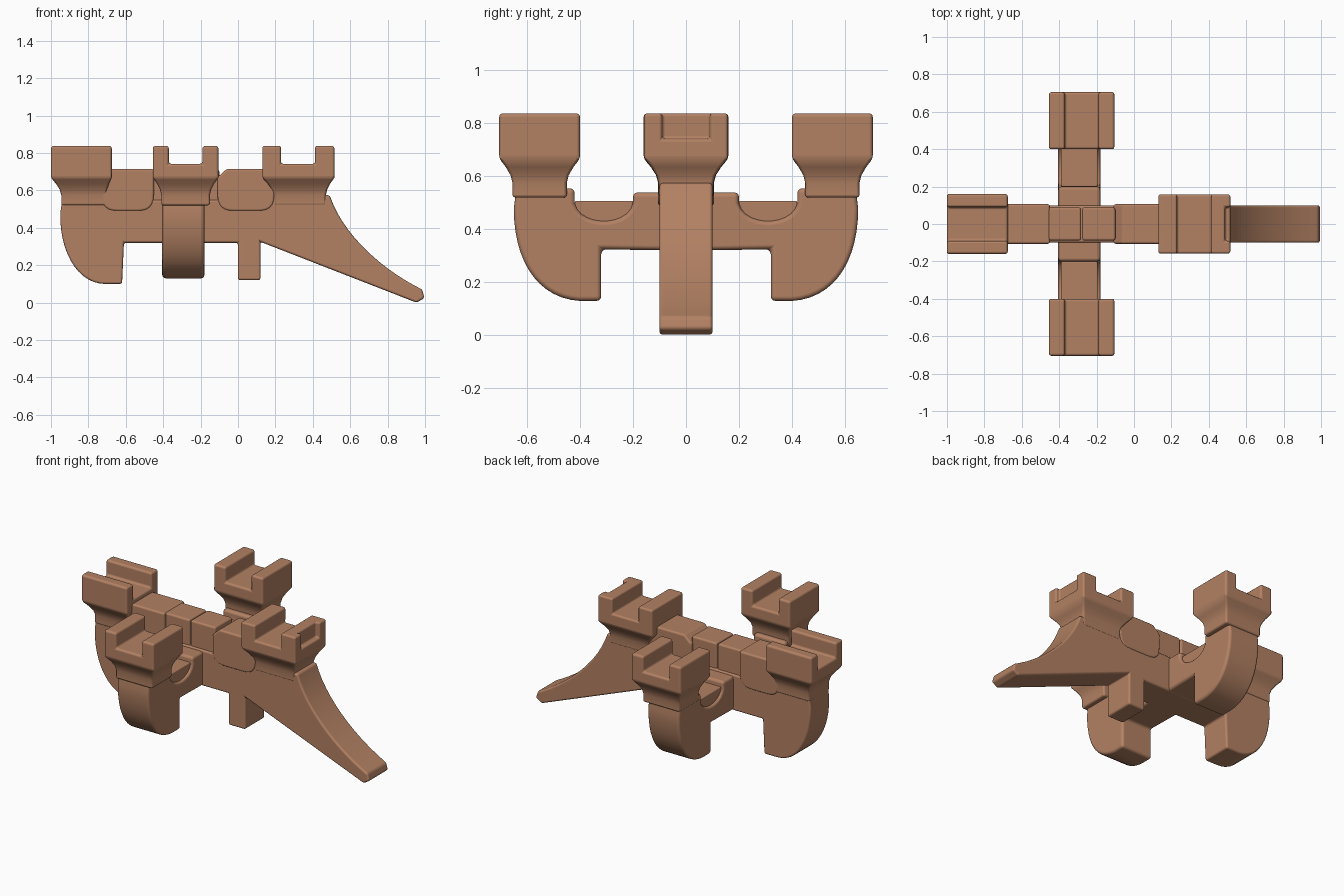
import bpy, bmesh
from mathutils import Vector
from mathutils.geometry import interpolate_bezier

if "Cube" in bpy.data.objects:
    bpy.data.objects.remove(bpy.data.objects["Cube"])

clay = bpy.data.materials.new("clay brown")
clay.diffuse_color = (0.45, 0.22, 0.125, 1)
clay.use_nodes = True
clay.node_tree.nodes["Principled BSDF"].inputs["Base Color"].default_value = clay.diffuse_color


def finish(bm, name, bevel=0.018, cutter=None):
    bmesh.ops.recalc_face_normals(bm, faces=bm.faces)
    mesh = bpy.data.meshes.new(name)
    bm.to_mesh(mesh)
    bm.free()
    mesh.materials.append(clay)
    mesh.polygons.foreach_set("use_smooth", [True] * len(mesh.polygons))
    ob = bpy.data.objects.new(name, mesh)
    bpy.context.collection.objects.link(ob)
    if cutter:
        cut = ob.modifiers.new("recess", 'BOOLEAN')
        cut.operation, cut.object, cut.solver = 'DIFFERENCE', cutter, 'EXACT'
    if bevel:
        b = ob.modifiers.new("soft edges", 'BEVEL')
        b.width, b.segments, b.harden_normals = bevel, 3, True
        b.limit_method, b.angle_limit = 'ANGLE', 0.6
    return ob


def prism(name, pts, lo, hi, axis, bevel=0.018, cutter=None):
    """Extrude a (u, z) outline along 'x' or 'y' from lo to hi."""
    bm = bmesh.new()
    place = (lambda u, z, d: (u, d, z)) if axis == 'y' else (lambda u, z, d: (d, u, z))
    f = bm.faces.new([bm.verts.new(place(u, z, lo)) for u, z in pts])
    top = bmesh.ops.extrude_face_region(bm, geom=[f])['geom']
    bmesh.ops.translate(bm, vec=place(0, 0, hi - lo),
                        verts=[v for v in top if isinstance(v, bmesh.types.BMVert)])
    return finish(bm, name, bevel, cutter)


def curve(a, b, c, d, n=14):
    return [(p.x, p.y) for p in interpolate_bezier(*[Vector(q) for q in (a, b, c, d)], n)]


def rect(a, b, c, d):
    return [(a, c), (b, c), (b, d), (a, d)]


def neck(name, x0, x1, y0, y1, insets):
    """Flared stem under a cup; insets are left, right, and both y sides."""
    l, r, s = insets
    bm = bmesh.new()
    rings = []
    for z, k in ((0.52, 1), (0.575, 1), (0.605, 0.85), (0.635, 0.5), (0.668, 0), (0.70, 0)):
        rings.append([bm.verts.new((x, y, z)) for x, y in
                      rect(x0 + l * k, x1 - r * k, y0 + s * k, y1 - s * k)])
    for a, b in zip(rings, rings[1:]):
        for i in range(4):
            bm.faces.new((a[i], a[(i + 1) % 4], b[(i + 1) % 4], b[i]))
    bm.faces.new(rings[0])
    bm.faces.new(rings[-1])
    finish(bm, name, 0.012)


def channel(u0, u1, a, b, floor=0.742, top=0.838):
    """U-shaped outline with the slot between a and b."""
    return [(u0, 0.665), (u1, 0.665), (u1, top), (b, top), (b, floor),
            (a, floor), (a, top), (u0, top)]


# long body with rounded left end, small foot and tapering tail
body = [(-0.62, 0.1), (-0.61, 0.32), (0.0, 0.32), (0.0, 0.12), (0.12, 0.12), (0.12, 0.325),
        (0.955, 0.0), (0.997, 0.025)]
body += curve((0.985, 0.07), (0.78, 0.17), (0.56, 0.36), (0.49, 0.575))
body += [(0.15, 0.575), (0.15, 0.55), (-0.94, 0.55)]
body += curve((-0.95, 0.48), (-0.955, 0.26), (-0.85, 0.1), (-0.71, 0.1))
prism("body", body, -0.1, 0.1, 'y')

# top bars with rounded cheek panels
for name, x0, x1, c0, c1 in (("left_bar", -0.73, -0.45, -0.46, -0.283),
                             ("right_bar", -0.11, 0.195, -0.277, -0.10)):
    panel = curve((x0, 0.58), (x0, 0.51), (x0 + 0.03, 0.49), (x0 + 0.09, 0.49), 7)
    panel += curve((x1 - 0.09, 0.49), (x1 - 0.03, 0.49), (x1, 0.51), (x1, 0.58), 7)
    panel += [(x1, 0.715), (x0 + 0.05, 0.715), (x0, 0.67)]
    prism(name + "_panel", panel, -0.106, 0.106, 'y', 0.012)
    prism(name + "_centre", rect(c0, c1, 0.45, 0.712), -0.088, 0.088, 'y', 0.012)

# side arms, mirrored front and back, with a round notch and filler
arm = [(0, 0.32), (0.32, 0.325), (0.32, 0.13)]
arm += curve((0.40, 0.13), (0.56, 0.14), (0.65, 0.28), (0.65, 0.48))
arm += [(0.64, 0.555), (0.42, 0.555)]
arc = curve((0.42, 0.5), (0.40, 0.41), (0.22, 0.41), (0.20, 0.5), 12)
arm += arc + [(0.20, 0.54), (0, 0.54)]
filler = [(0.42, 0.508)] + curve((0.42, 0.49), (0.40, 0.40), (0.22, 0.40), (0.20, 0.49), 12) + [(0.20, 0.508)]
for side, s in (("front", -1), ("back", 1)):
    prism(side + "_arm", [(s * u, z) for u, z in arm], -0.405, -0.18, 'x')
    prism(side + "_notch_filler", [(s * u, z) for u, z in filler], -0.39, -0.195, 'x', 0.006)
    y0, y1 = sorted((s * 0.4, s * 0.705))
    prism(side + "_cup", channel(-0.455, -0.105, -0.37, -0.19), y0, y1, 'y', 0.014)
    neck(side + "_cup_neck", -0.455, -0.105, y0, y1, (0.045, 0.045, 0.05))

# left cup, slot running lengthways
prism("left_cup", channel(-0.16, 0.16, -0.09, 0.09), -1.0, -0.675, 'x', 0.014)
neck("left_cup_neck", -1.0, -0.675, -0.16, 0.16, (0.055, 0.03, 0.055))

# right cup, slot running across, with a recess in its outer wall
cutter = prism("recess_cutter", rect(-0.09, 0.09, 0.742, 0.95), 0.487, 0.6, 'x', 0)
cutter.hide_render = True
cutter.hide_viewport = True
prism("right_cup", channel(0.13, 0.515, 0.23, 0.412), -0.158, 0.158, 'y', 0.012, cutter)
neck("right_cup_neck", 0.13, 0.515, -0.158, 0.158, (0.06, 0.045, 0.055))
